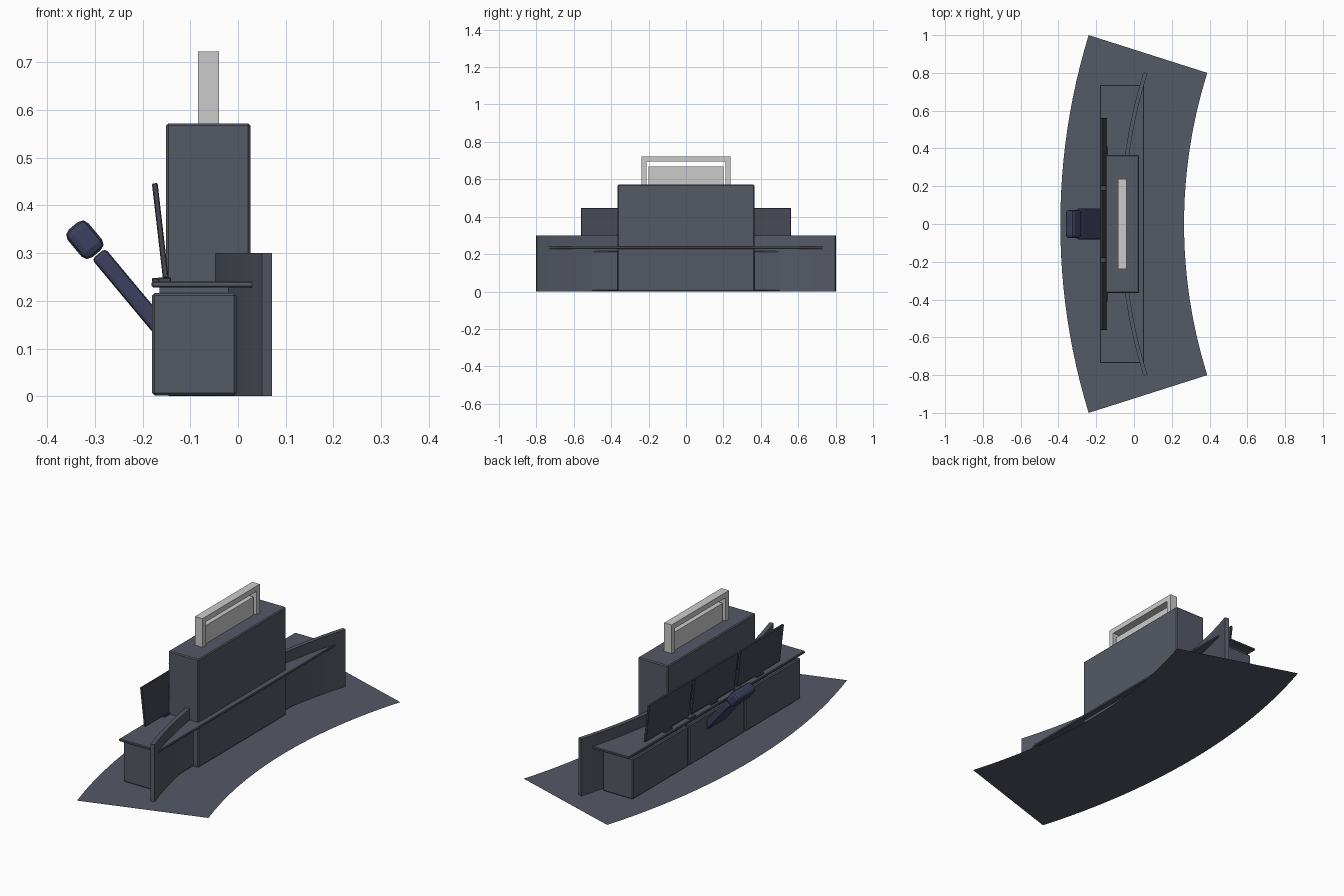
import bpy, bmesh, math

if "Cube" in bpy.data.objects:
    bpy.data.objects.remove(bpy.data.objects["Cube"])


def material(name, rgb):
    m = bpy.data.materials.new(name)
    m.diffuse_color = (*rgb, 1)
    m.use_nodes = True
    m.node_tree.nodes["Principled BSDF"].inputs["Base Color"].default_value = m.diffuse_color
    return m


SLATE = material("slate", (0.09, 0.10, 0.13))
DARK = material("dark_slate", (0.06, 0.065, 0.085))
NAVY = material("navy", (0.045, 0.05, 0.11))


def make(name, bm, mat=None):
    bmesh.ops.recalc_face_normals(bm, faces=bm.faces)
    me = bpy.data.meshes.new(name)
    bm.to_mesh(me)
    bm.free()
    ob = bpy.data.objects.new(name, me)
    bpy.context.collection.objects.link(ob)
    if mat:
        me.materials.append(mat)
    return ob


def box(name, x, y, z, mat=None, bevel=0, segs=1, tilt=0):
    """Box from x, y, z ranges, optionally bevelled and tilted about its centre in XZ."""
    bm = bmesh.new()
    bmesh.ops.create_cube(bm, size=1)
    bmesh.ops.scale(bm, vec=(x[1] - x[0], y[1] - y[0], z[1] - z[0]), verts=bm.verts)
    if bevel:
        bmesh.ops.bevel(bm, geom=bm.edges[:], offset=bevel, segments=segs,
                        profile=0.5, affect='EDGES')
    ob = make(name, bm, mat)
    ob.location = (sum(x) / 2, sum(y) / 2, sum(z) / 2)
    ob.rotation_euler.y = tilt
    return ob


def arc(x_end, sag, half, n=24):
    """Points of a shallow arc along y; x is x_end at the tips, x_end - sag in the middle."""
    r = (half * half + sag * sag) / (2 * sag)
    a = math.asin(half / r)
    return [(x_end - sag + r * (1 - math.cos(t)), r * math.sin(t))
            for t in (-a + 2 * a * i / n for i in range(n + 1))]


def arc_sheet(name, left, right, height, mat):
    """Strip between two arcs, extruded up when height is given."""
    bm = bmesh.new()
    rows = [[bm.verts.new((x, y, 0)) for x, y in pts] for pts in (left, right)]
    for i in range(len(left) - 1):
        bm.faces.new((rows[0][i], rows[1][i], rows[1][i + 1], rows[0][i + 1]))
    if height:
        ext = bmesh.ops.extrude_face_region(bm, geom=bm.faces[:], use_keep_orig=True)
        up = [g for g in ext["geom"] if isinstance(g, bmesh.types.BMVert)]
        bmesh.ops.translate(bm, vec=(0, 0, height), verts=up)
    return make(name, bm, mat)


# Curved floor sheet and curved low wall
arc_sheet("floor", arc(-0.24, 0.15, 1.0), arc(0.388, 0.123, 0.8), 0, SLATE)
arc_sheet("curved_wall", arc(0.05, 0.122, 0.803), arc(0.071, 0.122, 0.797), 0.30, SLATE)

# Central tower
box("tower", (-0.151, 0.026), (-0.366, 0.366), (0.001, 0.572), SLATE, 0.005)

# Three cabinets under one worktop
for i in (-1, 0, 1):
    c = i * 0.47
    box("cabinet", (-0.18, -0.003), (c - 0.23, c + 0.23), (0.002, 0.216), SLATE, 0.005)
box("cabinet_core", (-0.165, -0.02), (-0.69, 0.69), (0.002, 0.228), SLATE)
box("worktop", (-0.181, 0.053), (-0.735, 0.735), (0.228, 0.241), SLATE, 0.003)

# Three leaning screens with feet
for i in (-1, 0, 1):
    c = i * 0.381
    box("screen", (-0.169, -0.157), (c - 0.18, c + 0.18), (0.247, 0.447),
        DARK, 0.002, tilt=-math.atan2(0.022, 0.19))
    box("screen_foot", (-0.168, -0.140), (c - 0.03, c + 0.03), (0.239, 0.249), DARK, 0.002)
# Small pads at the gaps between screens
for s in (-1, 1):
    box("desk_pad", (-0.180, -0.146), (s * 0.195 - 0.025, s * 0.195 + 0.025),
        (0.239, 0.248), DARK, 0.002)

# Reclined seat back and headrest
lean = -math.atan2(0.125, 0.15)
box("seat_back", (-0.236, -0.200), (-0.082, 0.082), (0.10, 0.32), NAVY, 0.008, 2, lean).location = (-0.222, 0, 0.214)
box("headrest", (-0.35, -0.294), (-0.075, 0.075), (0.29, 0.366), NAVY, 0.016, 2, lean).location = (-0.321, 0, 0.328)

# Sign on top: frame and inset panel
sx = (-0.084, -0.040)
for s in (-1, 1):
    box("sign_post", sx, (s * 0.225 - 0.014, s * 0.225 + 0.014), (0.570, 0.695))
box("sign_top", sx, (-0.239, 0.239), (0.695, 0.723))
box("sign_panel", (-0.074, -0.050), (-0.20, 0.20), (0.570, 0.668))
